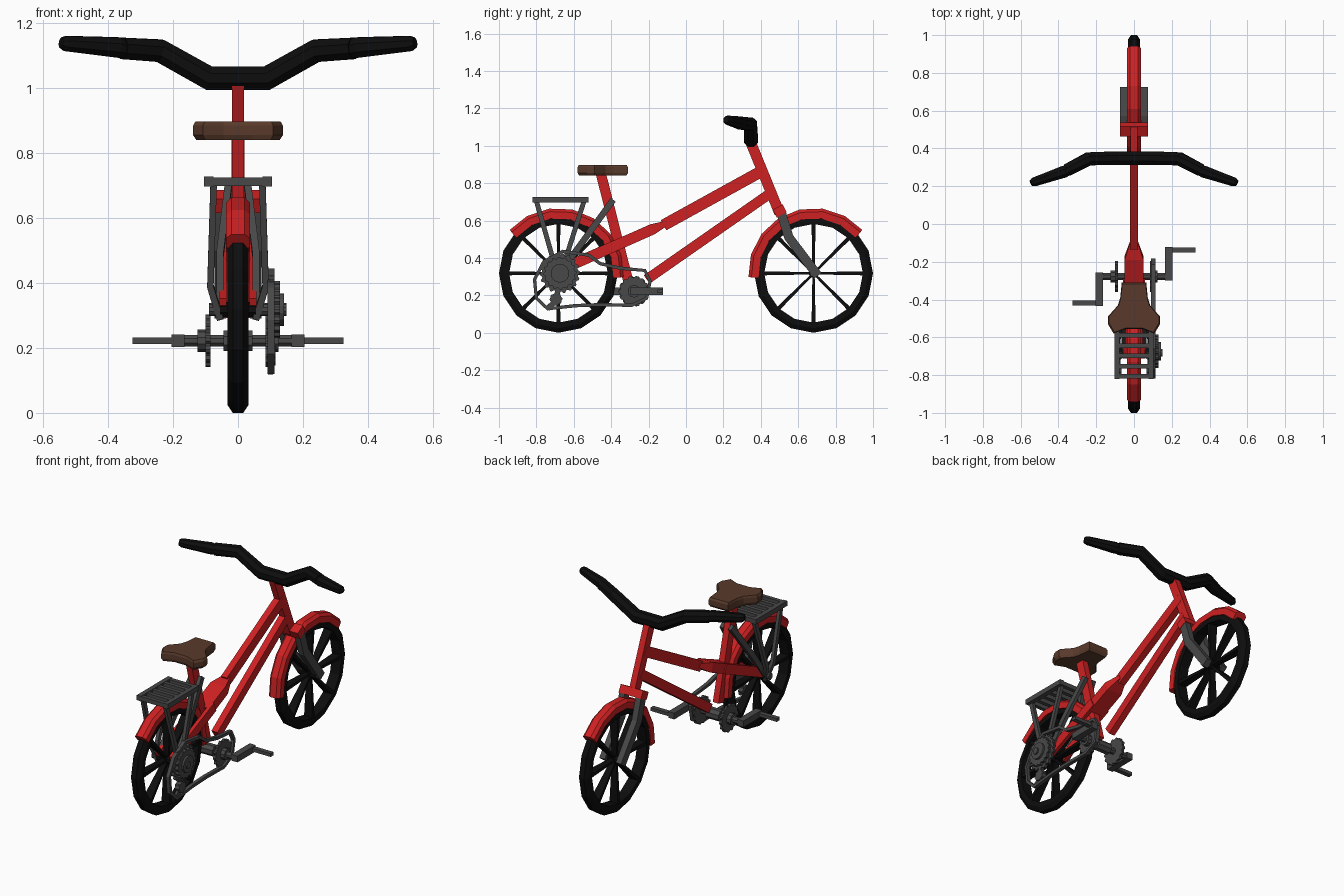
import bpy, bmesh
from math import sin, cos, pi, radians
from mathutils import Vector

if "Cube" in bpy.data.objects:
    bpy.data.objects.remove(bpy.data.objects["Cube"])


def material(name, r, g, b):
    m = bpy.data.materials.new(name)
    m.use_nodes = True
    m.diffuse_color = (r, g, b, 1)
    m.node_tree.nodes["Principled BSDF"].inputs["Base Color"].default_value = (r, g, b, 1)
    return m


RED = material("frame red", 0.62, 0.015, 0.016)
GREY = material("dark metal", 0.065, 0.065, 0.065)
BLACK = material("rubber black", 0.004, 0.004, 0.004)
BROWN = material("saddle brown", 0.1, 0.042, 0.024)
X, Y = Vector((1, 0, 0)), Vector((0, 1, 0))


def rect(w, h):
    return [(-w / 2, -h / 2), (w / 2, -h / 2), (w / 2, h / 2), (-w / 2, h / 2)]


def ngon(n, r):
    return [(r * cos(2 * pi * (i + .5) / n), r * sin(2 * pi * (i + .5) / n)) for i in range(n)]


def teeth(n, r):
    return [((r if i % 4 < 2 else r * .9) * cos(pi * i / (2 * n)),
             (r if i % 4 < 2 else r * .9) * sin(pi * i / (2 * n))) for i in range(4 * n)]


def sweep(name, path, section, mat, ref=X, scale=None, closed=False):
    """Carry a cross-section along a path; ref is the section's sideways axis."""
    bm = bmesh.new()
    pts = [Vector(p) for p in path]
    n, rings = len(pts), []
    for i, p in enumerate(pts):
        before = pts[i - 1] if i or closed else None
        after = pts[(i + 1) % n] if i < n - 1 or closed else None
        t = Vector()
        if before is not None:
            t += (p - before).normalized()
        if after is not None:
            t += (after - p).normalized()
        t.normalize()
        side = (ref - t * ref.dot(t)).normalized()
        up = t.cross(side)
        s = scale[i] if scale else 1
        rings.append([bm.verts.new(p + side * a * s + up * b * s) for a, b in section])
    m = len(section)
    for i in range(n if closed else n - 1):
        r, q = rings[i], rings[(i + 1) % n]
        for j in range(m):
            k = (j + 1) % m
            bm.faces.new((r[j], r[k], q[k], q[j]))
    if not closed:
        bm.faces.new(rings[0])
        bm.faces.new(rings[-1])
    bmesh.ops.recalc_face_normals(bm, faces=bm.faces)
    mesh = bpy.data.meshes.new(name)
    bm.to_mesh(mesh)
    bm.free()
    mesh.materials.append(mat)
    ob = bpy.data.objects.new(name, mesh)
    bpy.context.collection.objects.link(ob)
    return ob


def disc(name, x0, x1, y, z, section, mat=GREY):
    return sweep(name, [(x0, y, z), (x1, y, z)], section, mat, Y)


def both(name, path, section, mat, **kw):
    for label, s in (("left", 1), ("right", -1)):
        sweep(f"{label}_{name}", [(s * x, y, z) for x, y, z in path], section, mat, **kw)


def arc(cy, cz, r, a0, a1, n):
    return [(0, cy + r * cos(radians(a0 + (a1 - a0) * i / n)),
             cz + r * sin(radians(a0 + (a1 - a0) * i / n))) for i in range(n + 1)]


# Wheels and mudguards
WZ, WY = .318, .682
tyre = [(-.032, -.027), (-.032, .003), (-.016, .027), (.016, .027), (.032, .003), (.032, -.027)]
guard = [(-.037, -.03), (-.037, .008), (-.02, .024), (.02, .024), (.037, .008), (.037, -.03)]
for label, cy, a0, a1 in (("rear", -WY, -4, 139), ("front", WY, 41, 184)):
    sweep(label + "_tyre", arc(cy, WZ, .291, 0, 360, 16)[:-1], tyre, BLACK, closed=True)
    for k in range(8):
        a = k * pi / 4
        d = Vector((0, cos(a), sin(a)))
        c = Vector((0, cy, WZ))
        sweep(f"{label}_spoke_{k + 1}", [c + d * .01, c + d * .275],
              rect(.056, .022), BLACK, scale=[.55, 1])
    disc(label + "_hub", -.055, .055, cy, WZ, ngon(8, .025), BLACK)
    sweep(label + "_mudguard", arc(cy, WZ, .325, a0, a1, 7), guard, RED)

# Frame
sweep("top_tube", [(0, .415, .87), (0, -.12, .575)], rect(.04, .062), RED)
sweep("tube_joint", [(0, -.1, .587), (0, -.18, .553), (0, -.34, .482)],
      rect(.1, .058), RED, scale=[.45, 1, 1])
both("chain_stay", [(.046, -.3, .5), (.046, -.6, .368), (.046, -.7, .325)], rect(.022, .058), RED)
sweep("down_tube", [(0, .45, .745), (0, -.21, .285)], rect(.04, .054), RED)
sweep("seat_tube", [(0, -.455, .85), (0, -.31, .28)], rect(.038, .054), RED)
sweep("steering_tube", [(0, .345, 1.02), (0, .5, .64)], rect(.038, .056), RED)
sweep("fork_crown", [(0, .49, .672), (0, .512, .63)], rect(.15, .06), RED)

# Front fork
both("fork_leg", [(.055, .508, .645), (.055, .55, .51), (.055, .705, .305)], rect(.036, .05), GREY)
disc("front_axle", -.07, .07, WY, WZ, ngon(8, .02))

# Handlebar with grips
half = [(.088, .348, 1.03), (.24, .345, 1.115), (.355, .285, 1.122)]
bar = [(-x, y, z) for x, y, z in reversed(half)] + half
sweep("handlebar", bar, ngon(8, .04), BLACK, Y, scale=[.9, .95, 1, 1, .95, .9])
both("grip", [(.34, .29, 1.118), (.37, .277, 1.125), (.53, .222, 1.137), (.545, .215, 1.14)],
     ngon(8, .034), BLACK, ref=Y, scale=[.8, 1, .75, .5])

# Saddle
edge = [(.065, .14), (.073, .06), (.085, .02), (.138, -.04), (.138, -.08), (.108, -.13), (.045, -.105)]
outline = edge + [(-x, y) for x, y in reversed(edge)]
sweep("saddle", [(0, -.45, z) for z in (.84, .855, .885, .897)], outline, BROWN,
      scale=[.93, 1, 1, .95])

# Luggage rack
both("rack_rail", [(.09, -.82, .712), (.09, -.52, .712)], rect(.028, .03), GREY)
for i in range(6):
    y = -.806 + i * .054
    sweep(f"rack_bar_{i + 1}", [(-.09, y, .712), (.09, y, .712)], rect(.024, .026), GREY, Y)
for label, y0, y1 in (("rear", -.8, -.71), ("front", -.545, -.645)):
    both(f"{label}_rack_leg", [(.075, y0, .705), (.085, y1, .39), (.055, -WY, .29)],
         rect(.02, .026), GREY)
both("seat_stay", [(.028, -.39, .71), (.055, -.55, .49), (.055, -WY, .31)], rect(.022, .034), GREY)

# Rear gears
disc("rear_axle", -.09, .15, -WY, WZ, ngon(10, .02))
disc("large_cog", .095, .112, -.674, WZ, teeth(18, .108))
disc("middle_cog", .112, .13, -.674, WZ, teeth(16, .088))
disc("small_cog", .13, .142, -.674, WZ, ngon(14, .05))
disc("guide_wheel", .085, .115, -.695, .18, teeth(8, .034))
sweep("gear_arm", [(.105, -.674, .29), (.1, -.695, .17), (.1, -.74, .13)], rect(.014, .03), GREY)

# Chain
loop = [(-.66, .435), (-.52, .415), (-.46, .37), (-.35, .345), (-.22, .333), (-.192, .275),
        (-.21, .185), (-.29, .147), (-.46, .15), (-.59, .145), (-.74, .128), (-.8, .185),
        (-.81, .285), (-.76, .38)]
sweep("chain", [(.102, y, z) for y, z in loop], rect(.022, .018), GREY, closed=True)

# Crank, chainrings and pedals
CY, CZ = -.278, .222
disc("crank_axle", -.19, .19, CY, CZ, ngon(8, .019))
disc("bottom_bracket", -.045, .045, CY, CZ, ngon(8, .034))
for label, s in (("left", 1), ("right", -1)):
    disc(label + "_chainring", s * .084, s * .1, CY, CZ, teeth(14, .082))
    disc(label + "_ring_cap", s * .1, s * .125, CY, CZ, ngon(10, .034))
    sweep(label + "_crank_arm", [(s * .185, CY - s * .02, CZ), (s * .185, CY + s * .155, CZ)],
          rect(.04, .038), GREY)
    sweep(label + "_pedal", [(s * .19, CY + s * .14, CZ), (s * .325, CY + s * .14, CZ)],
          rect(.028, .02), GREY, Y)
